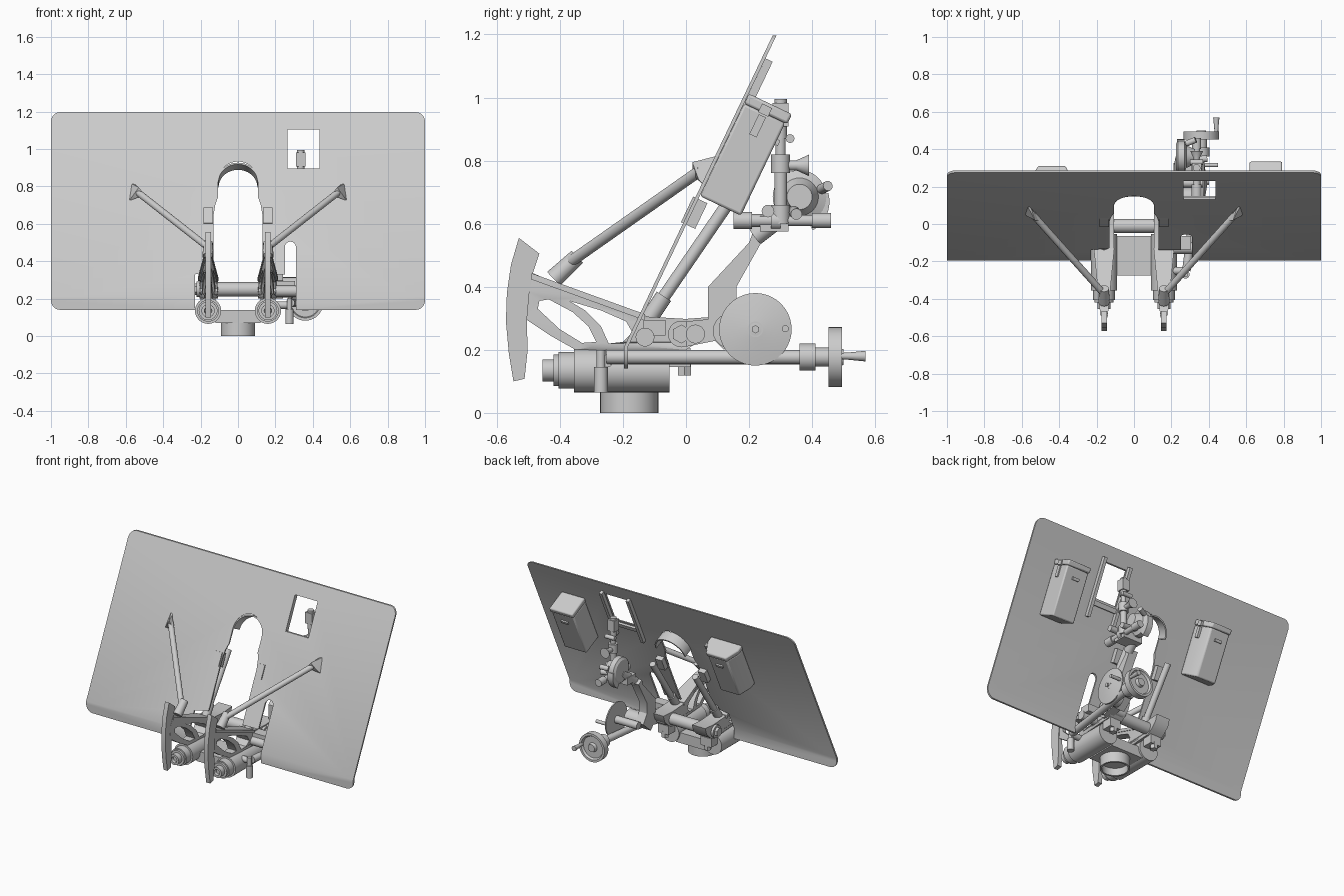
import bpy, bmesh, math
from mathutils import Vector, Matrix

if "Cube" in bpy.data.objects:
    bpy.data.objects.remove(bpy.data.objects["Cube"])

SLOPE = 0.477
def shield_y(z):
    return -0.19 + max(0, z - 0.21) * SLOPE
def on_shield(x, z):
    return Matrix.Translation((x, shield_y(z), z)) @ Matrix.Rotation(-math.atan(SLOPE), 4, 'X')

def finish(name, bm):
    bmesh.ops.recalc_face_normals(bm, faces=bm.faces)
    me = bpy.data.meshes.new(name)
    bm.to_mesh(me)
    bm.free()
    ob = bpy.data.objects.new(name, me)
    bpy.context.collection.objects.link(ob)
    return ob

def turn(name, origin, axis, prof, n=28):
    """Turned part: (distance along axis, radius) steps, capped at both ends."""
    bm = bmesh.new()
    q = Vector((0, 0, 1)).rotation_difference(Vector(axis))
    rings = [[bm.verts.new(Vector(origin) + q @ Vector((r * math.cos(a), r * math.sin(a), t)))
              for a in (2 * math.pi * i / n for i in range(n))] for t, r in prof]
    for A, B in zip(rings, rings[1:]):
        for i in range(n):
            bm.faces.new((A[i], A[(i + 1) % n], B[(i + 1) % n], B[i]))
    bm.faces.new(rings[0])
    bm.faces.new(rings[-1])
    return finish(name, bm)

def rod(name, p, q, r, r2=None, n=20):
    d = Vector(q) - Vector(p)
    return turn(name, p, d, [(0, r), (d.length, r if r2 is None else r2)], n)

def hull(name, pts, mat=Matrix()):
    bm = bmesh.new()
    for p in pts:
        bm.verts.new(mat @ Vector(p))
    bmesh.ops.convex_hull(bm, input=bm.verts)
    bmesh.ops.dissolve_limit(bm, angle_limit=0.01, verts=bm.verts, edges=bm.edges)
    return finish(name, bm)

def box(name, c, s, mat=Matrix()):
    return hull(name, [(c[0] + i * s[0] / 2, c[1] + j * s[1] / 2, c[2] + k * s[2] / 2)
                       for i in (-1, 1) for j in (-1, 1) for k in (-1, 1)], mat)

def plate(name, loops, thick, place):
    """Flat profile with holes; place maps (a, b, depth) to world."""
    cu = bpy.data.curves.new(name, 'CURVE')
    cu.dimensions, cu.fill_mode, cu.extrude = '2D', 'BOTH', thick / 2
    for pts in loops:
        sp = cu.splines.new('POLY')
        sp.points.add(len(pts) - 1)
        for p, c in zip(sp.points, pts):
            p.co = (c[0], c[1], 0, 1)
        sp.use_cyclic_u = True
    tmp = bpy.data.objects.new(name, cu)
    bpy.context.collection.objects.link(tmp)
    dg = bpy.context.evaluated_depsgraph_get()
    me = bpy.data.meshes.new_from_object(tmp.evaluated_get(dg))
    bpy.data.objects.remove(tmp)
    bm = bmesh.new()
    bm.from_mesh(me)
    bmesh.ops.remove_doubles(bm, verts=bm.verts, dist=1e-5)
    bmesh.ops.bisect_plane(bm, geom=bm.verts[:] + bm.edges[:] + bm.faces[:],
                           plane_co=(0, 0.21, 0), plane_no=(0, 1, 0))
    for v in bm.verts:
        v.co = place(*v.co)
    return finish(name, bm)

def arc(cx, cy, r, a0, a1, n=8):
    return [(cx + r * math.cos(math.radians(a0 + (a1 - a0) * i / n)),
             cy + r * math.sin(math.radians(a0 + (a1 - a0) * i / n))) for i in range(n + 1)]

def side_at(x, taper=False):
    def f(a, b, c):
        k = min(1, max(0.25, (a + 0.55) / 0.4)) if taper else 1
        return Vector((x + c * k, a, b))
    return f

# Shield plate with gun opening, drive slot and sight window
outline = (arc(-.95, .19, .05, 180, 270) + [(-.23, .14), (-.23, .33), (-.13, .35), (-.13, .65), (-.122, .7), (-.108, .74)]
           + arc(0, .825, .108, 180, 0, 18) + [(.108, .74), (.122, .7), (.13, .65), (.13, .33), (.25, .33)]
           + arc(.28, .475, .03, 180, 0) + [(.31, .14)] + arc(.95, .19, .05, 270, 360)
           + arc(.95, 1.147, .05, 0, 90) + arc(-.95, 1.147, .05, 90, 180))
window = [(.265, .895), (.435, .895), (.435, 1.105), (.265, 1.105)]
plate("shield", [outline, window], .012, lambda a, b, c: Vector((a, shield_y(b) - c, b)))
for i, x in enumerate((.25, .45)):
    box(f"window_rail_{i}", (0, .018, 0), (.022, .025, .38), on_shield(x, .955))
box("window_sill", (0, .012, 0), (.2, .015, .03), on_shield(.35, .87))

# Hood over the gun opening
hood = arc(0, 0, .113, 0, 180, 18) + arc(0, 0, .104, 180, 0, 18)
M = on_shield(0, .825)
plate("opening_hood", [hood], .07, lambda a, b, c: M @ Vector((a, c + .035, b)))

# Storage boxes on the back of the shield
def case(name, x, z, sec, length):
    m = on_shield(x, z)
    body = hull(name, [(a, b, h) for a, b in sec for h in (0, length - .035)], m)
    lid = hull(name + "_lid", [(a * 1.05, b * 1.05, h) for a, b in sec for h in (length - .035, length)], m)
    for ob in (body, lid):
        bv = ob.modifiers.new("bevel", 'BEVEL')
        bv.width, bv.segments = .008, 2
    w, d = max(a for a, b in sec), max(b for a, b in sec)
    box(name + "_latch", (w, d * .5, length - .08), (.016, .025, .07), m)
    box(name + "_hasp", (w + .003, d * .5, length - .025), (.016, .035, .03), m)
    box(name + "_handle", (0, d, length * .72), (.05, .02, .018), m)
case("right_box", .705, .69, [(-.083, .006), (.083, .006), (.083, .15), (-.083, .15)], .36)
case("left_box", -.44, .69, [(-.11, .006), (.11, .006), (.11, .05), (.07, .13), (-.07, .13), (-.11, .05)], .35)

# Pedestal ring, bed and cross tube
turn("base_ring", (0, -.18, 0), (0, 0, 1), [(.05, .08), (0, .08), (0, .092), (.1, .092)], 40)
box("bed", (0, -.17, .105), (.24, .21, .07))
rod("cross_tube", (-.16, -.01, .25), (.16, -.01, .25), .038, n=28)

sector = [(-.53, .555), (-.555, .47), (-.568, .38), (-.571, .29), (-.562, .19), (-.547, .10), (-.512, .108),
          (-.502, .2), (-.505, .29), (-.497, .38), (-.485, .445), (-.465, .505)]
arm = [(-.49, .445), (-.3, .365), (-.12, .305), (0, .298), (.09, .305), (.075, .26), (.04, .225), (0, .2),
       (-.35, .2), (-.43, .245), (-.52, .305), (-.515, .39)]
hole_a = [(-.47, .33), (-.465, .355), (-.435, .36), (-.36, .32), (-.31, .275), (-.285, .225), (-.33, .222), (-.4, .265)]
hole_b = [(-.37, .355), (-.27, .325), (-.19, .29), (-.17, .255), (-.2, .225), (-.245, .22), (-.27, .275), (-.32, .325)]
for s, n in ((-1, "left"), (1, "right")):
    x = .16 * s
    # Toothed sector and pierced arm
    plate(n + "_sector", [sector], .03, side_at(x))
    plate(n + "_arm", [arm, hole_a, hole_b], .1, side_at(x * .98, True))
    hull(n + "_arm_flange", [(x + i * w, y, z + h) for i in (-1, 1) for h in (-.012, .008)
                             for w, y, z in ((.02, -.49, .435), (.055, -.13, .305))])
    rod(n + "_trunnion_boss", (x, -.015, .25), (x + .062 * s, -.015, .25), .042)
    rod(n + "_trunnion_nut", (x + .06 * s, -.015, .25), (x + .08 * s, -.015, .25), .03, n=6)
    # Horizontal spring cylinder
    turn(n + "_spring_cylinder", (x, -.455, .135), (0, 1, 0),
         [(.02, .018), (0, .02), (0, .035), (.035, .035), (.035, .05), (.05, .05), (.05, .058),
          (.1, .058), (.1, .07), (.402, .07)], 32)
    rod(n + "_bottom_bolt", (x, -.005, .118), (x, -.005, .16), .024, n=6)
    box(n + "_rear_lug", (x, -.02, .175), (.08, .07, .06))
    # Shield stay in front, with foot and head bracket
    rod(n + "_stay", (x * .97, -.38, .47), (.54 * s, .05, .772), .018)
    rod(n + "_stay_foot", (x, -.42, .425), (x, -.345, .495), .03, .026, 12)
    hull(n + "_stay_bracket", [(.5 * s, .02, .755), (.57 * s, .098, .815), (.587 * s, .058, .72),
                               (.57 * s, .04, .74), (.53 * s, .02, .795), (.55 * s, .085, .81)])
    # Rear stay from arm to shield
    rod(n + "_rear_stay", (x, -.11, .31), (x, .13, .66), .02)
    rod(n + "_rear_stay_collar", (x, -.13, .28), (x, -.07, .37), .027)
    box(n + "_rear_stay_pad", (0, .012, 0), (.05, .05, .09), on_shield(x, .64))

# Sight arm and its bracket
sight_arm = [(.07, .29), (.07, .4), (.2, .54), (.215, .58), (.25, .56), (.16, .4), (.16, .33), (.2, .27), (.12, .2), (.08, .24)]
plate("sight_arm", [sight_arm], .06, side_at(.21))
rod("sight_arm_pivot", (.12, .03, .25), (.26, .03, .25), .03)
hull("sight_arm_foot", [(x, y, z) for x in (.18, .24) for y, z in ((0, .21), (0, .29), (.1, .3), (.1, .23))])

# Elevating disc wheel
turn("disc_wheel", (.365, .22, .265), (1, 0, 0), [(0, .1), (0, .115), (.008, .115), (.025, .02)], 40)
rod("disc_axle", (.2, .22, .265), (.39, .22, .265), .025)
rod("disc_nut", (.385, .22, .265), (.402, .22, .265), .013, n=6)
rod("disc_handle", (.37, .315, .267), (.45, .315, .267), .011)
rod("disc_gearcase", (.24, .14, .26), (.33, .14, .26), .055)

# Traversing shaft, gearcase and handwheel
rod("drive_shaft", (.28, -.25, .177), (.36, .37, .177), .023)
turn("shaft_bearing", (.36, .36, .177), (0, 1, 0), [(0, .043), (.05, .043), (.05, .03), (.11, .03)])
turn("handwheel", (.36, .452, .177), (0, 1, 0), [(-.005, .03), (.015, .03), (.015, .075), (0, .08), (0, .095),
     (.042, .095), (.042, .08), (.028, .072), (.028, .03), (.048, .025)], 40)
turn("handwheel_grip", (.44, .48, .18), (0, 1, 0), [(0, .01), (.03, .011), (.09, .017)], 16)
rod("drive_gearcase", (.275, -.27, .065), (.275, -.27, .145), .022)
rod("drive_gear_neck", (.275, -.27, .145), (.275, -.27, .2), .014)
rod("drive_link", (.2, -.25, .165), (.28, -.25, .165), .02)
box("drive_bracket", (.255, -.1, .27), (.1, .07, .05))
rod("drive_pinion", (.2, -.13, .24), (.31, -.13, .24), .03, n=16)

# Sight: drum, telescope, column and eyepieces
turn("sight_drum", (.225, .36, .685), (1, 0, 0), [(0, .07), (.01, .085), (.045, .085), (.055, .06), (.1, .04)], 36)
plate("drum_guard", [arc(.35, .67, .105, 300, 375) + arc(.35, .67, .075, 375, 300)], .04, side_at(.25))
rod("drum_stem", (.23, .22, .56), (.25, .35, .66), .03)
box("sight_cradle", (.28, .28, .6), (.14, .09, .05))
turn("telescope", (.335, .15, .61), (0, 1, 0), [(0, .027), (.06, .027), (.06, .02), (.12, .02), (.12, .03),
     (.15, .03), (.15, .018), (.25, .018), (.25, .024), (.31, .024)])
turn("sight_column", (.335, .3, .6), (0, 0, 1), [(0, .03), (.06, .03), (.06, .02), (.16, .02), (.16, .03),
     (.22, .03), (.22, .016), (.29, .016)])
box("sight_head", (.335, .3, .945), (.05, .05, .075))
rod("sight_cap", (.335, .3, .98), (.335, .3, .995), .02)
rod("head_neck", (.335, .3, .87), (.335, .3, .91), .02)
turn("eyepiece", (.335, .3, .785), (0, 1, 0), [(0, .016), (.05, .016), (.09, .034)])
for i, (p, q, r) in enumerate((((.3, .33, .87), (.37, .33, .87), .014), ((.36, .26, .64), (.41, .26, .64), .02),
                              ((.3, .34, .64), (.39, .35, .63), .018), ((.28, .43, .71), (.33, .45, .72), .016))):
    rod(f"sight_knob_{i}", p, q, r, n=16)

# Smooth the round parts, keep edges sharp
bpy.ops.object.select_all(action='SELECT')
bpy.context.view_layer.objects.active = bpy.context.selected_objects[0]
bpy.ops.object.shade_smooth_by_angle(angle=math.radians(30))
